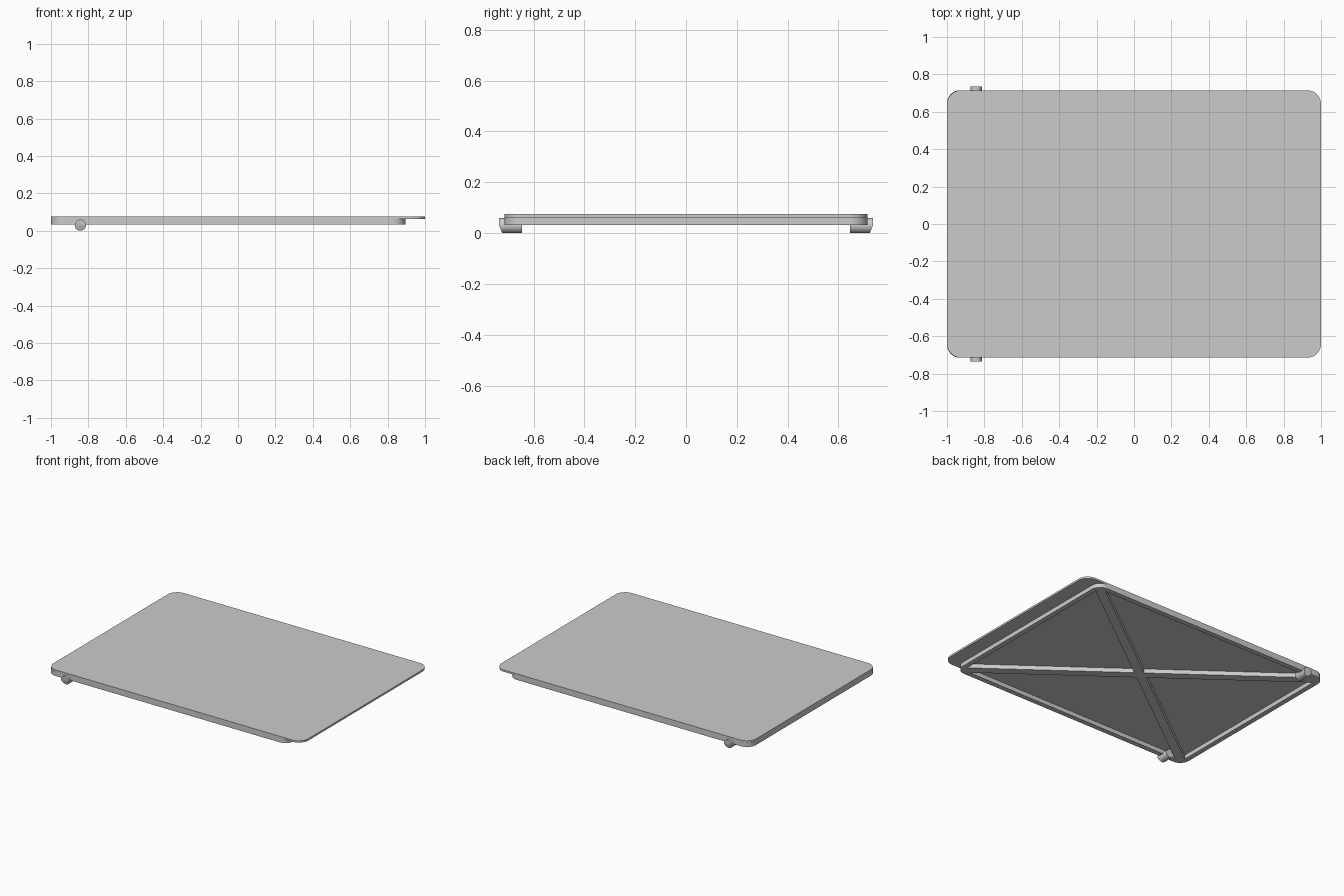
import bpy, bmesh
from math import sin, cos, pi, hypot
from mathutils import Matrix

cube = bpy.data.objects.get("Cube")
if cube:
    bpy.data.objects.remove(cube, do_unlink=True)

grey = bpy.data.materials.new("plain grey")
grey.use_nodes = True
colour = (0.6, 0.6, 0.6, 1)
grey.diffuse_color = colour
grey.node_tree.nodes["Principled BSDF"].inputs["Base Color"].default_value = colour


def rounded_rect(x0, x1, y, r, steps=10):
    """Outline of a rectangle with rounded corners, counter-clockwise."""
    corners = [(x1 - r, y - r), (x0 + r, y - r), (x0 + r, r - y), (x1 - r, r - y)]
    return [(cx + r * cos((q + i / steps) * pi / 2), cy + r * sin((q + i / steps) * pi / 2))
            for q, (cx, cy) in enumerate(corners) for i in range(steps + 1)]


def finish(obj):
    bpy.ops.object.select_all(action='DESELECT')
    obj.select_set(True)
    bpy.context.view_layer.objects.active = obj
    if obj.type == 'CURVE':
        bpy.ops.object.convert(target='MESH')
    obj = bpy.context.view_layer.objects.active
    bm = bmesh.new()
    bm.from_mesh(obj.data)
    bmesh.ops.remove_doubles(bm, verts=bm.verts, dist=0.0001)
    bmesh.ops.recalc_face_normals(bm, faces=bm.faces)
    bm.to_mesh(obj.data)
    bm.free()
    obj.data.materials.clear()
    obj.data.materials.append(grey)
    bpy.ops.object.shade_smooth_by_angle(angle=pi / 6)


def slab(name, outlines, z0, z1):
    """Flat slab; outlines inside the first one become holes."""
    curve = bpy.data.curves.new(name, 'CURVE')
    curve.dimensions = '2D'
    curve.fill_mode = 'BOTH'
    curve.extrude = (z1 - z0) / 2
    for points in outlines:
        spline = curve.splines.new('POLY')
        spline.points.add(len(points) - 1)
        for p, (x, y) in zip(spline.points, points):
            p.co = (x, y, 0, 1)
        spline.use_cyclic_u = True
    obj = bpy.data.objects.new(name, curve)
    obj.location.z = (z0 + z1) / 2
    bpy.context.collection.objects.link(obj)
    finish(obj)


BACK, FRONT, HALF_Y = -1.0, 0.895, 0.715
RIM, BRACE = 0.035, 0.03
PLATE_Z, FRAME_Z, TOP_Z = 0.062, 0.032, 0.075

# Top plate, overhanging the frame at one end
slab("top_plate", [rounded_rect(BACK, 1, HALF_Y, 0.075)], PLATE_Z, TOP_Z)

# Underside frame: rim and diagonal braces left between four triangular pockets
mid = (BACK + FRONT) / 2
hx, hy = (FRONT - BACK) / 2 - RIM, HALF_Y - RIM
reach = BRACE * hypot(hx, hy)
pockets = []
for s in (1, -1):
    ex, ey = hx - reach / hy, hy - reach / hx
    pockets.append([(mid - ex, s * hy), (mid, s * reach / hx), (mid + ex, s * hy)])
    pockets.append([(mid + s * hx, -ey), (mid + s * reach / hy, 0), (mid + s * hx, ey)])
slab("underside_frame", [rounded_rect(BACK, FRONT, HALF_Y, 0.07)] + pockets, FRAME_Z, PLATE_Z)

# Round pivot pegs, lower half of the outer end sloped inward
RADIUS, INNER, OUTER = 0.03, 0.645, 0.735
for name, side in (("back_peg", 1), ("front_peg", -1)):
    bm = bmesh.new()
    bmesh.ops.create_cone(bm, cap_ends=True, segments=32, radius1=RADIUS, radius2=RADIUS,
                          depth=OUTER - INNER, matrix=Matrix.Rotation(pi / 2, 4, 'X'))
    # Split at mid height so the slope starts on a clean edge
    bmesh.ops.bisect_plane(bm, geom=bm.verts[:] + bm.edges[:] + bm.faces[:],
                           plane_co=(0, 0, 0), plane_no=(0, 0, 1))
    for v in bm.verts:
        if v.co.y * side > 0 and v.co.z < 0:
            v.co.y += side * v.co.z * 0.4
    mesh = bpy.data.meshes.new(name)
    bm.to_mesh(mesh)
    bm.free()
    peg = bpy.data.objects.new(name, mesh)
    peg.location = (-0.843, side * (INNER + OUTER) / 2, RADIUS)
    bpy.context.collection.objects.link(peg)
    finish(peg)
